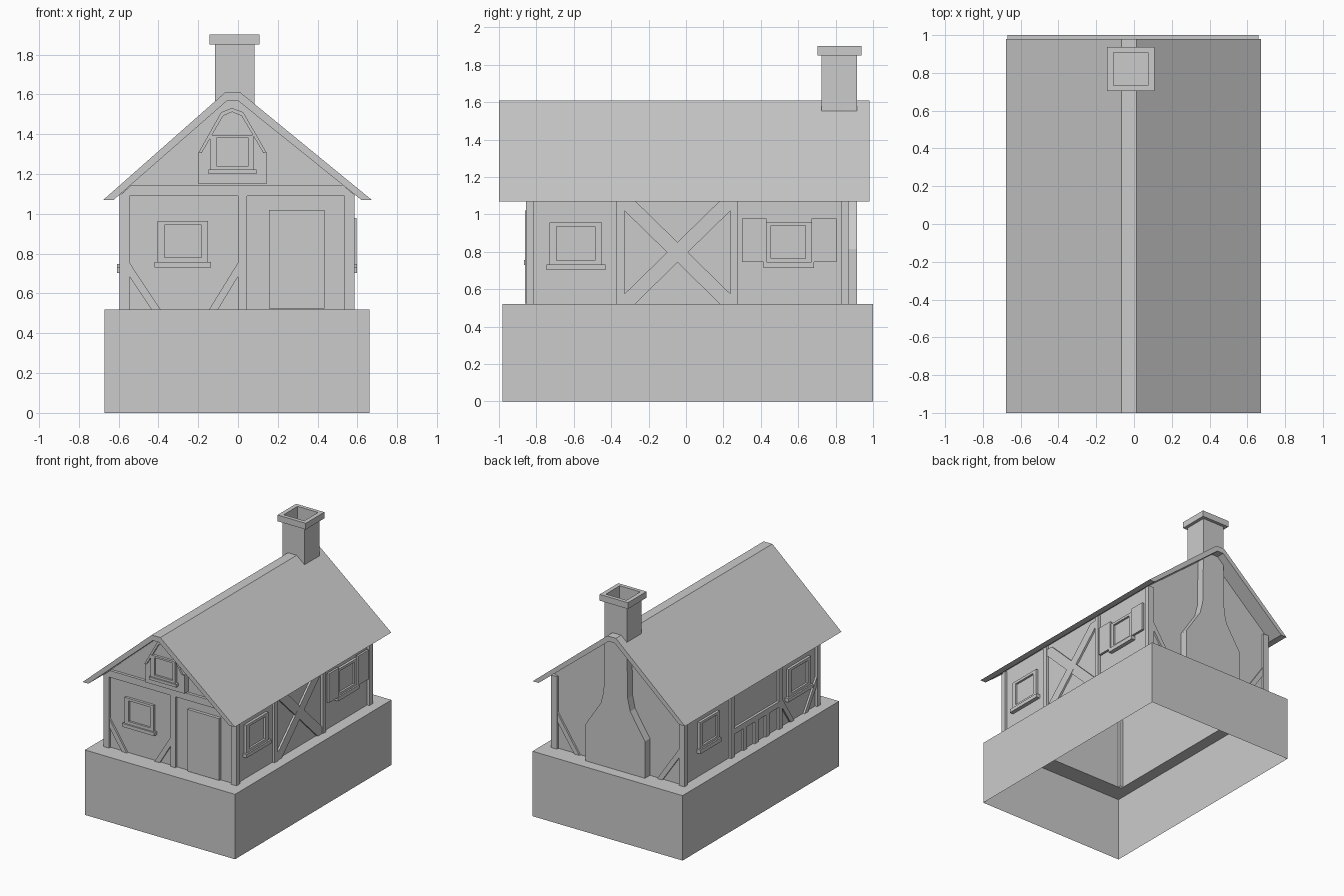
import bpy, bmesh
from mathutils import Vector

if "Cube" in bpy.data.objects:
    bpy.data.objects.remove(bpy.data.objects["Cube"])

X0, X1, Y0, Y1 = -0.575, 0.565, -0.835, 0.85   # wall planes
ZB = 0.52                                      # top of the plinth

# wall -> mapping of (across, height, outward depth) to world space
WALLS = {
    "front": lambda u, z, d: Vector((u, Y0 - d, z)),
    "back": lambda u, z, d: Vector((u, Y1 + d, z)),
    "left": lambda u, z, d: Vector((X0 - d, u, z)),
    "right": lambda u, z, d: Vector((X1 + d, u, z)),
    "floor": lambda x, y, z: Vector((x, y, z)),
}


def stack(name, wall, loops, cap_end=True, cap_start=False):
    """Bridge a series of (outline, depth) loops into one flat-shaded part."""
    bm = bmesh.new()
    rings = [[bm.verts.new(WALLS[wall](u, v, d)) for u, v in pts] for pts, d in loops]
    for a, b in zip(rings, rings[1:]):
        for i in range(len(a)):
            j = (i + 1) % len(a)
            bm.faces.new((a[i], a[j], b[j], b[i]))
    if cap_start:
        bm.faces.new(rings[0])
    if cap_end:
        bm.faces.new(rings[-1])
    bmesh.ops.recalc_face_normals(bm, faces=bm.faces)
    me = bpy.data.meshes.new(name)
    bm.to_mesh(me)
    bm.free()
    ob = bpy.data.objects.new(name, me)
    bpy.context.collection.objects.link(ob)
    return ob


def rect(u0, u1, v0, v1):
    return [(u0, v0), (u1, v0), (u1, v1), (u0, v1)]


def plate(name, wall, pts, d=0.02, d0=0.0):
    return stack(name, wall, [(pts, d0), (pts, d)])


def window(name, wall, outer, inner, sill, base=0.0):
    o, i = rect(*outer), rect(*inner)
    stack(name, wall, [(o, base), (o, base + 0.02), (i, base + 0.02), (i, base + 0.004)])
    s = rect(*sill)
    stack(name + "_sill", wall, [(s, base), (s, base + 0.032)], cap_start=True)


def brace(name, wall, u, side, h=0.235, run=0.11):
    """Corner brace leaning from a post at u down to the plinth."""
    plate(name, wall, [(u, ZB + h), (u, ZB + h - 0.07),
                       (u + side * run, ZB), (u + side * (run + 0.045), ZB)], 0.015)


# Plinth: open underneath, ledge running in to the walls
base = rect(-0.67, 0.66, -0.98, 1.0)
stack("plinth", "floor", [(base, 0), (base, ZB), (rect(X0, X1, Y0, Y1), ZB)], cap_end=False)

# Wall shell: two gables and two sides
gable = [(X0, ZB), (X1, ZB), (X1, 1.115), (0.0, 1.568), (-0.055, 1.568), (X0, 1.115)]
bm = bmesh.new()
ends = [[bm.verts.new((x, y, z)) for x, z in gable] for y in (Y0, Y1)]
f, b = ends
bm.faces.new(f)
bm.faces.new(b[::-1])
bm.faces.new((f[1], b[1], b[2], f[2]))
bm.faces.new((f[0], f[5], b[5], b[0]))
me = bpy.data.meshes.new("walls")
bm.to_mesh(me)
bm.free()
bpy.context.collection.objects.link(bpy.data.objects.new("walls", me))

# Roof: folded slab with a flat ridge
section = [(-0.677, 1.07), (-0.065, 1.61), (0.012, 1.61), (0.672, 1.07),
           (0.62, 1.07), (0.0, 1.568), (-0.055, 1.568), (-0.625, 1.07)]
stack("roof", "front", [(section, Y0 + 1.0), (section, Y0 - 0.98)], cap_start=True)

# Corner posts
for nx, (xa, xb) in {"left": (-0.595, -0.545), "right": (0.535, 0.585)}.items():
    for ny, (ya, yb) in {"front": (-0.855, -0.813), "back": (0.828, 0.87)}.items():
        p = rect(xa, xb, ya, yb)
        stack(f"corner_post_{ny}_{nx}", "floor", [(p, ZB), (p, 1.1)])

# Side posts
for side in ("left", "right"):
    plate(f"{side}_post_a", side, rect(-0.372, -0.329, ZB, 1.11))
    plate(f"{side}_post_b", side, rect(0.238, 0.278, ZB, 1.11))
    window(f"{side}_window_a", side, (-0.73, -0.45, 0.73, 0.957),
           (-0.692, -0.487, 0.755, 0.935), (-0.745, -0.43, 0.703, 0.732))
    window(f"{side}_window_b", side, (0.425, 0.675, 0.745, 0.96),
           (0.455, 0.64, 0.765, 0.94), (0.415, 0.685, 0.715, 0.747))

# Right side: crossed timbers and shutters
a, c, w = -0.329, 0.238, 0.055
plate("cross_timber_a", "right", [(a, ZB), (a + w, ZB), (c, 1.02), (c, 1.075), (c - w, 1.075), (a, 0.575)], 0.015)
plate("cross_timber_b", "right", [(c, ZB), (c - w, ZB), (a, 1.02), (a, 1.075), (a + w, 1.075), (c, 0.575)], 0.014)
for n, (ua, ub) in {"a": (0.30, 0.43), "b": (0.672, 0.805)}.items():
    s = rect(ua, ub, 0.745, 0.978)
    stack(f"shutter_{n}", "right", [(s, 0.012), (s, 0.03)], cap_start=True)

# Left side: rail with short studs, corner braces in the front bay
plate("left_rail", "left", rect(-0.329, 0.238, 0.70, 0.745))
for k in range(3):
    u = 0.09 - 0.14 * k
    plate(f"left_stud_{k + 1}", "left", rect(u - 0.022, u + 0.022, ZB, 0.70), 0.015)
brace("left_brace_a", "left", -0.813, 1)
brace("left_brace_b", "left", -0.372, -1)

# Front: post, beam, braces, door, window
plate("front_post", "front", rect(0.0, 0.045, ZB, 1.09))
plate("front_beam", "front", [(-0.597, 1.09), (0.59, 1.09), (0.527, 1.145), (-0.535, 1.145)], 0.022)
brace("front_brace_a", "front", -0.545, 1)
brace("front_brace_b", "front", 0.0, -1, run=0.1)
plate("door", "front", rect(0.155, 0.435, ZB + 0.005, 1.02), 0.025)
window("front_window", "front", (-0.405, -0.15, 0.755, 0.965),
       (-0.37, -0.183, 0.78, 0.945), (-0.42, -0.135, 0.73, 0.757))

# Gable bay with arched trim and attic window
arch = [(-0.2, 1.305), (-0.085, 1.51), (-0.03, 1.532), (0.027, 1.51), (0.145, 1.305)]
inner = [(0.128, 1.305), (0.018, 1.492), (-0.03, 1.512), (-0.075, 1.492), (-0.183, 1.305)]
plate("gable_bay", "front", [(-0.2, 1.152)] + arch + [(0.145, 1.152)], 0.05)
plate("gable_trim", "front", arch + inner, 0.065, 0.05)
window("attic_window", "front", (-0.14, 0.077, 1.22, 1.395),
       (-0.108, 0.053, 1.24, 1.38), (-0.148, 0.093, 1.2, 1.222), base=0.05)

# Back: braces and the chimney breast
brace("back_brace_a", "back", -0.545, 1, 0.29, 0.15)
brace("back_brace_b", "back", 0.535, -1, 0.29, 0.15)
plate("chimney_breast", "back",
      [(-0.275, ZB), (0.25, ZB), (0.25, 0.815), (0.115, 1.02), (0.09, 1.12), (0.082, 1.58),
       (-0.115, 1.58), (-0.122, 1.12), (-0.145, 1.02), (-0.275, 0.815)], 0.063)

# Chimney stack with hollow cap
body = rect(-0.115, 0.082, 0.725, 0.913)
cap = rect(-0.142, 0.108, 0.703, 0.938)
hole = rect(-0.108, 0.074, 0.733, 0.908)
stack("chimney", "floor", [(body, 1.5), (body, 1.85), (cap, 1.85), (cap, 1.9), (hole, 1.9), (hole, 1.72)])
